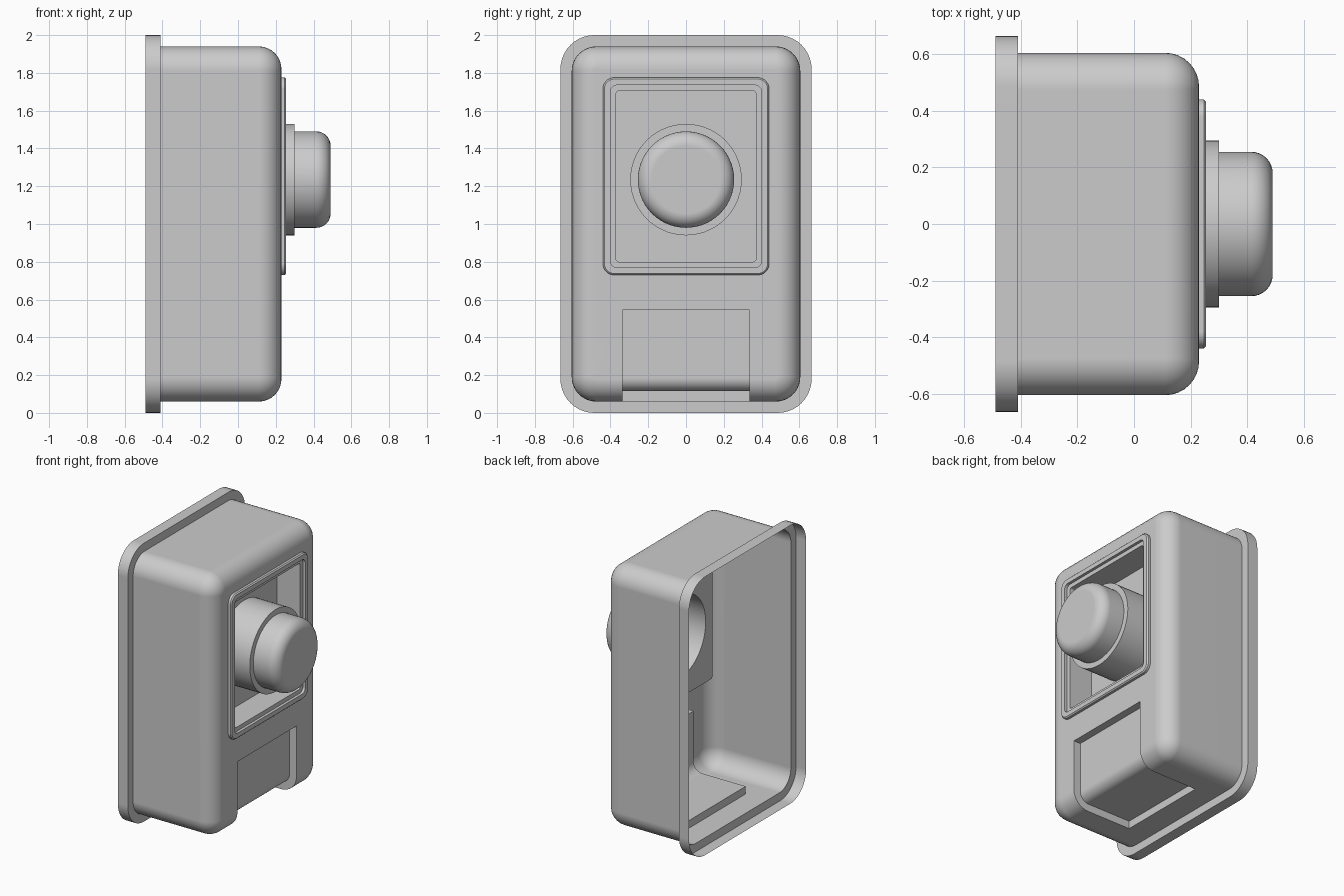
import bpy, bmesh
from math import sin, cos, pi
from mathutils import Vector

if "Cube" in bpy.data.objects:
    bpy.data.objects.remove(bpy.data.objects["Cube"], do_unlink=True)


def rounded(x, half_y, half_z, zc, r, steps=10):
    """Rounded rectangle in the plane at x (a circle when r equals both halves)."""
    loop = []
    for k, (sy, sz) in enumerate([(1, 1), (-1, 1), (-1, -1), (1, -1)]):
        for i in range(steps + 1):
            a = (k + i / steps) * pi / 2
            loop.append(Vector((x, sy * (half_y - r) + r * cos(a),
                                zc + sz * (half_z - r) + r * sin(a))))
    return loop


def loft(name, loops):
    """Closed solid through a row of matching loops."""
    bm = bmesh.new()
    rows = [[bm.verts.new(p) for p in loop] for loop in loops]
    n = len(rows[0])
    for a, b in zip(rows, rows[1:]):
        for i in range(n):
            j = (i + 1) % n
            bm.faces.new((a[i], a[j], b[j], b[i]))
    bm.faces.new(rows[0])
    bm.faces.new(rows[-1])
    bmesh.ops.remove_doubles(bm, verts=bm.verts, dist=1e-5)
    bmesh.ops.recalc_face_normals(bm, faces=bm.faces)
    mesh = bpy.data.meshes.new(name)
    bm.to_mesh(mesh)
    bm.free()
    obj = bpy.data.objects.new(name, mesh)
    bpy.context.collection.objects.link(obj)
    return obj


def activate(obj):
    bpy.ops.object.select_all(action='DESELECT')
    obj.select_set(True)
    bpy.context.view_layer.objects.active = obj


def combine(target, tool, operation):
    """Apply a boolean and discard the tool."""
    mod = target.modifiers.new("combine", 'BOOLEAN')
    mod.operation = operation
    mod.solver = 'EXACT'
    mod.object = tool
    activate(target)
    bpy.ops.object.modifier_apply(modifier=mod.name)
    bpy.data.objects.remove(tool, do_unlink=True)


def fillet(x, radius, steps=8):
    """Pairs of (x, inset) rounding an edge that ends at x."""
    return [(x - radius + radius * sin(t), radius * (1 - cos(t)))
            for t in (i / steps * pi / 2 for i in range(steps + 1))]


# Housing with rear flange and rounded front edge
body_y, body_z, body_r = 0.605, 0.94, 0.13
loops = [rounded(x, 0.665, 1, 1, 0.18) for x in (-0.49, -0.41)]
loops.append(rounded(-0.41, body_y, body_z, 1, body_r))
loops += [rounded(x, body_y - d, body_z - d, 1, body_r - d) for x, d in fillet(0.23, 0.12)]
housing = loft("housing", loops)

# Raised window frame
WIN_Z = 1.2525


def window(x, inset, r):
    return rounded(x, 0.44 - inset, 0.5225 - inset, WIN_Z, r)


frame = loft("window_frame", [window(0.1, 0, 0.06), window(0.247, 0, 0.06),
                              window(0.255, 0.008, 0.052)])
combine(housing, frame, 'UNION')

# Stepped window pocket
pocket = loft("window_pocket", [window(0.05, 0.07, 0.015), window(0.235, 0.07, 0.015),
                                window(0.235, 0.04, 0.035), window(0.4, 0.04, 0.035)])
combine(housing, pocket, 'DIFFERENCE')

# Recess wrapping from the front face onto the underside
recess = loft("lower_recess", [rounded(x, 0.335, 0.3225, 0.2225, 0) for x in (-0.24, 0.4)])
core = loft("recess_core", [rounded(-0.45, 0.55, 0.8, 0.915, 0.05)] +
            [rounded(x, 0.55 - d, 0.8 - d, 0.915, 0.08 - d) for x, d in fillet(0.175, 0.07)])
combine(recess, core, 'DIFFERENCE')
combine(housing, recess, 'DIFFERENCE')

# Collar and rounded knob
knob_loops = [rounded(x, r, r, 1.235, r, 14)
              for x, r in [(0.02, 0.295), (0.30, 0.295), (0.30, 0.255)]]
knob_loops += [rounded(x, 0.255 - d, 0.255 - d, 1.235, 0.255 - d, 14)
               for x, d in fillet(0.49, 0.075)]
combine(housing, loft("collar_and_knob", knob_loops), 'UNION')

# Open the back to leave a thin hollow shell
bm = bmesh.new()
bm.from_mesh(housing.data)
back = [f for f in bm.faces if all(v.co.x < -0.485 for v in f.verts)]
bmesh.ops.delete(bm, geom=back, context='FACES')
bm.to_mesh(housing.data)
bm.free()

# Smooth rounded areas, crisp edges
activate(housing)
bpy.ops.object.shade_smooth_by_angle(angle=pi / 6)
weighted = housing.modifiers.new("weighted_normals", 'WEIGHTED_NORMAL')
weighted.keep_sharp = True
